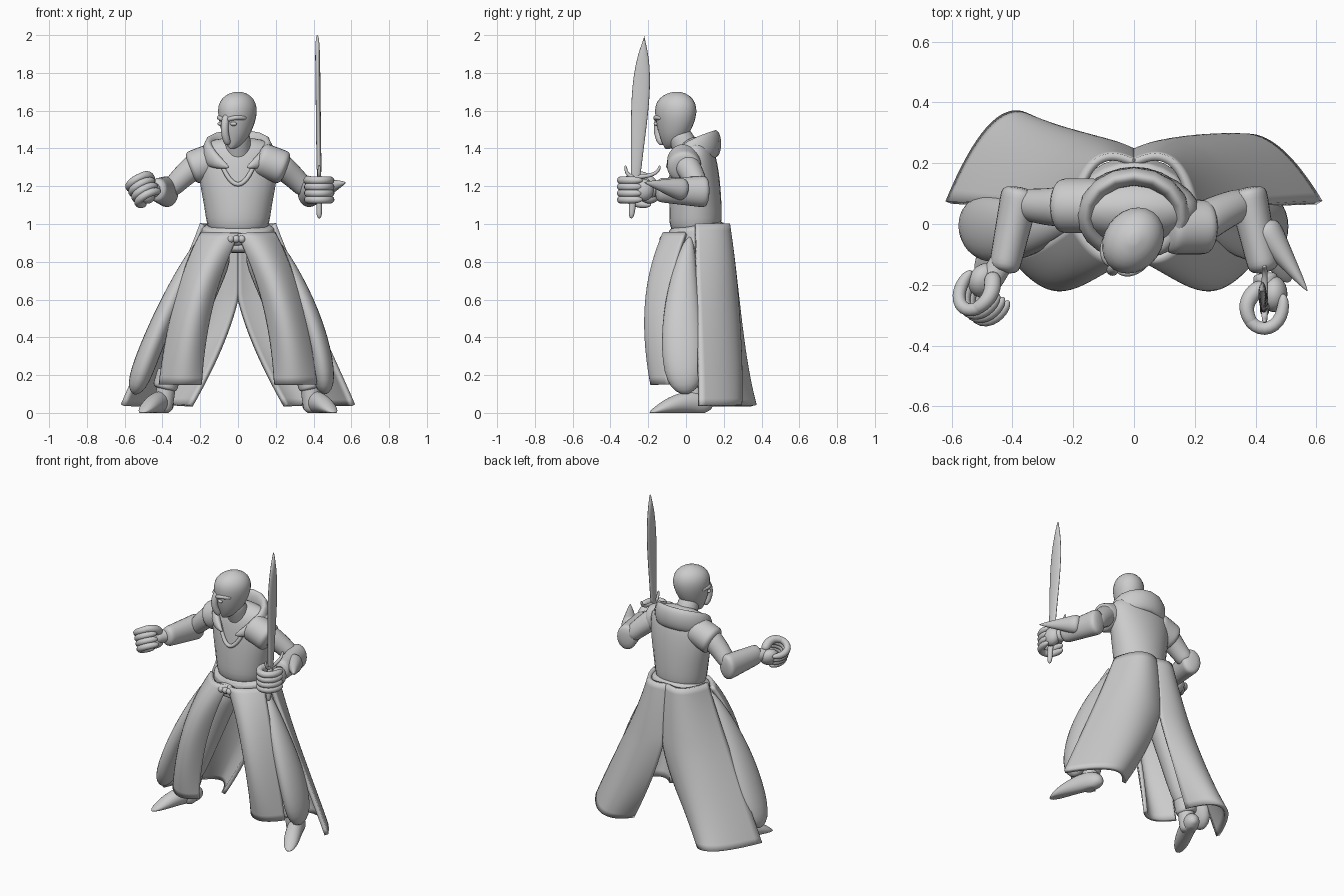
import bpy, bmesh
from math import cos, pi, radians
from mathutils import Vector, Matrix

if "Cube" in bpy.data.objects:
    bpy.data.objects.remove(bpy.data.objects["Cube"], do_unlink=True)

GREY = (0.6, 0.6, 0.6, 1)
clay = bpy.data.materials.new("plain grey")
clay.use_nodes = True
clay.diffuse_color = GREY
clay.node_tree.nodes["Principled BSDF"].inputs["Base Color"].default_value = GREY

X, Y, Z = Matrix.Identity(3)
STILL = Matrix.Identity(4)


def blend(controls, t):
    """Point or number at t on the Bezier curve through the controls."""
    while len(controls) > 1:
        controls = [a + (b - a) * t for a, b in zip(controls, controls[1:])]
    return controls[0]


def finish(name, bm):
    """Turn a bmesh into a smooth shaded object."""
    bmesh.ops.recalc_face_normals(bm, faces=bm.faces)
    mesh = bpy.data.meshes.new(name)
    bm.to_mesh(mesh)
    bm.free()
    mesh.materials.append(clay)
    mesh.polygons.foreach_set("use_smooth", [True] * len(mesh.polygons))
    part = bpy.data.objects.new(name, mesh)
    bpy.context.collection.objects.link(part)
    return part


def bridge(bm, rows, closed):
    """Fill quads between neighbouring rows of vertices."""
    for low, high in zip(rows, rows[1:]):
        for k in range(len(low) if closed else len(low) - 1):
            j = (k + 1) % len(low)
            bm.faces.new((low[k], low[j], high[j], high[k]))


def loft(name, path, tall, wide=None, ref=Z, move=STILL, blunt=8, steps=20, sides=24):
    """Round-ended tube on a curve; tall is the radius along ref, wide the one across."""
    bm = bmesh.new()
    path = [Vector(p) for p in path]
    rings = []
    for i in range(steps + 1):
        t = (1 - cos(pi * i / steps)) / 2
        tangent = (blend(path, t + .01) - blend(path, t - .01)).normalized()
        up = (ref - tangent * ref.dot(tangent)).normalized()
        across = tangent.cross(up)
        rounding = max(.02, 1 - abs(2 * t - 1) ** blunt) ** .5
        up *= blend(tall, t) * rounding
        across *= blend(wide or tall, t) * rounding
        ring = []
        for k in range(sides):
            turn = 2 * pi * k / sides
            spot = move @ (blend(path, t) + up * cos(turn) + across * cos(turn - pi / 2))
            spot.z = max(spot.z, 0)
            ring.append(bm.verts.new(spot))
        rings.append(ring)
    bridge(bm, rings, True)
    bm.faces.new(rings[0])
    bm.faces.new(rings[-1])
    return finish(name, bm)


def cloth(name, edges, move, steps=24):
    """Thick cloth spanned by inner, middle and outer control curves."""
    bm = bmesh.new()
    curves = [[Vector(p) for p in edge] for edge in edges]
    rows = []
    for i in range(steps + 1):
        across = [blend(curve, i / steps) for curve in curves]
        across[0].x = max(across[0].x, 0)
        rows.append([bm.verts.new(move @ blend(across, k / steps)) for k in range(steps + 1)])
    bridge(bm, rows, False)
    solid = finish(name, bm).modifiers.new("cloth thickness", "SOLIDIFY")
    solid.thickness, solid.offset = .025, 0


def ball(name, center, radii, move=STILL):
    bm = bmesh.new()
    place = move @ Matrix.Translation(center) @ Matrix.Diagonal((*radii, 1))
    bmesh.ops.create_uvsphere(bm, u_segments=24, v_segments=12, radius=1, matrix=place)
    finish(name, bm)


def fist(side, move):
    """Closed hand around a local z axis, wrist towards +y."""
    ball(side + "_palm", (.03, .05, 0), (.045, .06, .06), move)
    for finger in range(4):
        z = (finger - 1.5) * .034
        curl = [(.06, .05, z), (.08, -.1, z), (-.08, -.1, z), (-.06, .04, z)]
        loft(side + "_finger", curl, [.021], move=move)
    loft(side + "_thumb", [(0, .08, .03), (-.1, .02, .06), (-.03, -.06, .05)], [.03, .02], move=move)


# Torso, hips, belt and neck
loft("torso", [(0, .05, .92), (0, .05, 1.46)], [.17, .15, .25, .2], [.14, .14, .14, .08], ref=X)
loft("hips", [(0, .05, 1), (0, .06, .85)], [.17, .22], [.14, .16], ref=X)
loft("belt", [(0, .07, .88), (0, .05, 1)], [.2, .19], [.16, .15], ref=X)
ball("buckle", (-.02, -.095, .92), (.08, .025, .035))
for stud in (-1, 0, 1):
    ball("buckle_stud", (stud * .03 - .01, -.12, .92), (.02, .02, .02))
loft("neck", [(0, .05, 1.3), (0, -.05, 1.5)], [.08, .06], ref=X)
loft("neckline", [(-.1, -.05, 1.35), (0, -.13, 1.07), (.1, -.05, 1.35)], [.012], ref=Y)

# Shawl collar, open at the front
half = [(.05, -.1, 1.3), (.3, 0, 1.4), (.13, .26, 1.45)]
loft("collar", half + [(-x, y, z) for x, y, z in reversed(half)],
     [.03, .1, .05, .1, .03], [.03])

# Head, turned towards its right
pivot = Matrix.Translation((0, -.05, 0))
look = pivot @ Matrix.Rotation(radians(-35), 4, "Z") @ pivot.inverted()
loft("head", [(0, -.12, 1.4), (0, -.05, 1.5), (0, -.05, 1.7)],
     [.03, .07, .11, .1], [.03, .09, .13, .12], ref=X, move=look, blunt=4)
loft("mask_ridge", [(0, -.15, 1.58), (0, -.2, 1.5), (0, -.14, 1.42)], [.02], ref=X, move=look)
for side, s in (("right", -1), ("left", 1)):
    ball(side + "_eye", (s * .04, -.15, 1.53), (.02, .014, .011), look)
    loft(side + "_brow", [(s * .01, -.16, 1.55), (s * .06, -.17, 1.57), (s * .08, -.09, 1.56)],
         [.012], move=look)

# Arms, with the left shoulder swung forward
elbow, wrist = (.37, .12, 1.17), (.43, -.16, 1.18)
for side, s, forward in (("right", -1, .06), ("left", 1, -.01)):
    flip = Matrix.Diagonal((s, 1, 1, 1))
    loft(side + "_sleeve", [(.1, forward, 1.35), (.26, forward, 1.29)], [.09], move=flip)
    loft(side + "_upper_arm", [(.2, forward, 1.33), (.3, .05, 1.25), (.37, .07, 1.17)],
         [.07, .05], move=flip)
    loft(side + "_cuff", [elbow, wrist], [.085, .062], [.065, .05], move=flip, blunt=16)
loft("right_wrist", [(-.42, -.1, 1.18), (-.48, -.2, 1.18)], [.04])
loft("left_wrist", [wrist, (.44, -.24, 1.18)], [.04])
loft("left_cuff_point", [(.42, 0, 1.18), (.57, -.22, 1.22)], [.07, .005], [.06, .005])
fist("left", Matrix.Translation((.43, -.28, 1.18)))
tilt = Matrix.Rotation(radians(-35), 4, "Z") @ Matrix.Rotation(radians(-35), 4, "Y")
fist("right", Matrix.Translation((-.5, -.24, 1.18)) @ tilt @ Matrix.Diagonal((-1, 1, 1, 1)))

# Sword held upright, flat in x
hilt = Vector((.43, -.27, 1.25))
loft("sword_blade", [(.43, -.27, 1.2), (.42, -.22, 2)], [.03, .02, .09, 0], [.013], ref=Y)
loft("sword_handle", [(.43, -.29, 1.03), hilt], [.015, .025], [.015], ref=Y)
for reach in (.13, -.05):
    arm = hilt + Y * reach
    loft("sword_guard", [hilt, arm, arm + Z * .06], [.012, .007], ref=X)

# Split robe, legs and boots; the right hem sweeps back and the right side flares out
for side, s, hem, flare in (("right", -1, .58, .55), ("left", 1, .42, .46)):
    flip = Matrix.Diagonal((s, 1, 1, 1))
    cloth(side + "_front_panel", [
        [(0, -.1, .95), (.18, -.15, .6), (.2, -.13, .15)],
        [(.1, -.15, .95), (.25, -.4, .65), (.3, -.24, .15)],
        [(.19, 0, .95), (.35, -.12, .65), (.41, -.09, .15)]], flip)
    cloth(side + "_back_panel", [
        [(0, .2, 1), (-.1, .25, .7), (.1, .25, .3), (.25, .2, .04)],
        [(.15, .28, 1), (.2, .33, .7), (.3, .4, .3), (.4, hem, .04)],
        [(.19, .05, 1), (.3, .05, .7), (.5, .07, .3), (.61, .07, .04)]], flip)
    loft(side + "_side_panel", [(.18, .02, .93), (.33, -.03, .65), (.45, -.03, .4), (flare, 0, .1)],
         [.03, .06, .06, .06], [.03, .08, .14, .09], ref=X, move=flip)
    loft(side + "_leg", [(.1, .05, .9), (.38, .04, .15)], [.1, .06], ref=X, move=flip)
    loft(side + "_boot_cuff", [(.36, .04, .23), (.39, .04, .12)], [.065], ref=X, move=flip)
    loft(side + "_ankle", [(.37, .04, .2), (.4, .04, 0)], [.05], ref=X, move=flip)
    loft(side + "_foot", [(.37, .13, .02), (.4, .05, .1), (.51, -.19, 0)],
         [.05, .08, .02], [.05], move=flip, blunt=4)
